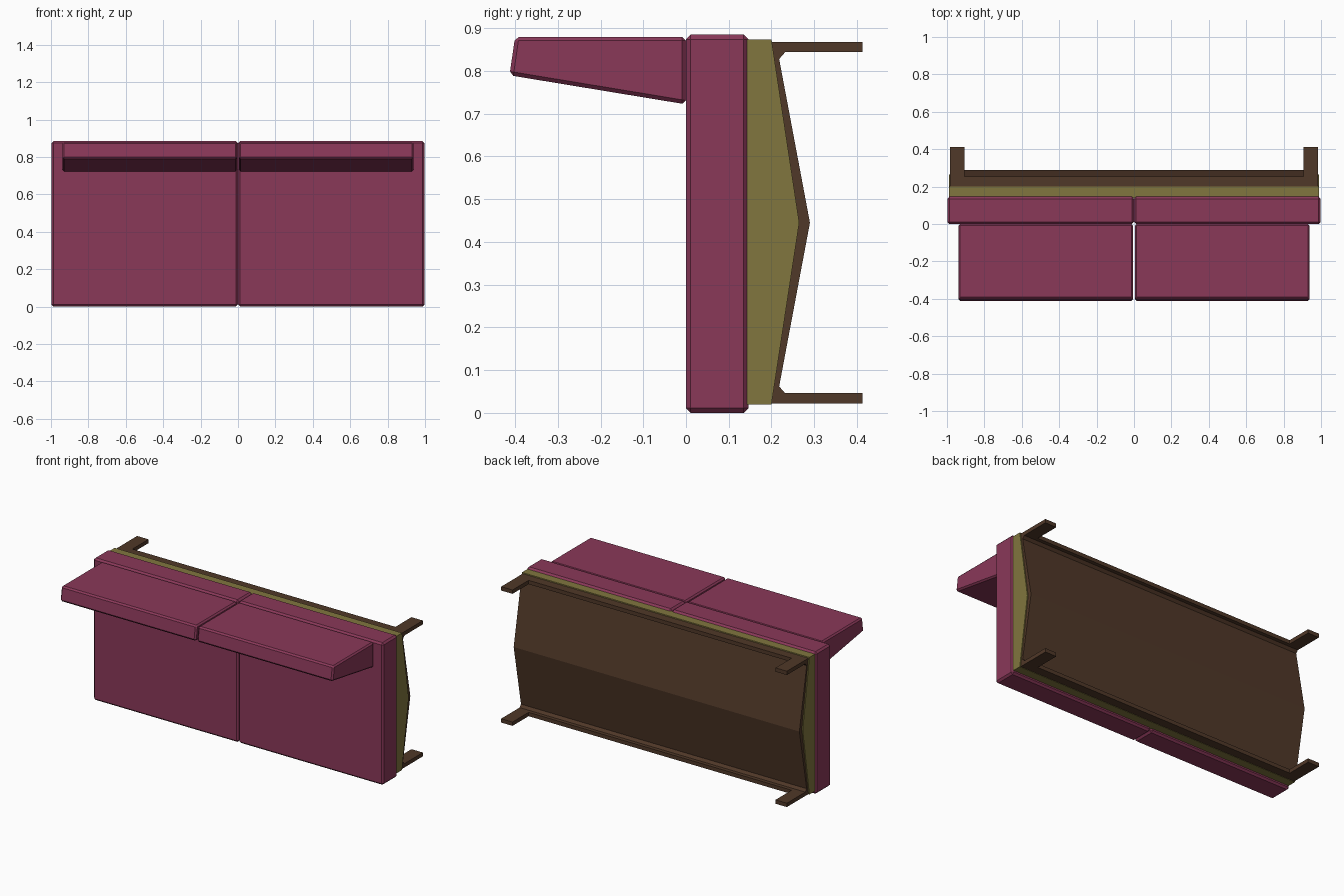
import bpy, bmesh

if "Cube" in bpy.data.objects:
    bpy.data.objects.remove(bpy.data.objects["Cube"])


def lin(c):
    c /= 255
    return c / 12.92 if c <= 0.04045 else ((c + 0.055) / 1.055) ** 2.4


def material(name, r, g, b):
    m = bpy.data.materials.new(name)
    m.diffuse_color = (lin(r), lin(g), lin(b), 1)
    m.use_nodes = True
    m.node_tree.nodes["Principled BSDF"].inputs["Base Color"].default_value = m.diffuse_color
    return m


plum = material("plum fabric", 138, 56, 89)
olive = material("olive fabric", 129, 118, 62)
brown = material("dark brown wood", 80, 56, 40)


def extrude(name, profile, x0, x1, mat, bevel=0):
    """Extrude a closed (y, z) profile along x, with optional chamfered edges."""
    bm = bmesh.new()
    face = bm.faces.new([bm.verts.new((x0, y, z)) for y, z in profile])
    res = bmesh.ops.extrude_face_region(bm, geom=[face])
    for v in res["geom"]:
        if isinstance(v, bmesh.types.BMVert):
            v.co.x = x1
    bmesh.ops.recalc_face_normals(bm, faces=bm.faces)
    if bevel:
        bmesh.ops.bevel(bm, geom=bm.edges[:], offset=bevel, segments=1,
                        profile=0.5, affect='EDGES')
    mesh = bpy.data.meshes.new(name)
    bm.to_mesh(mesh)
    bm.free()
    mesh.materials.append(mat)
    ob = bpy.data.objects.new(name, mesh)
    bpy.context.collection.objects.link(ob)
    return ob


def rect(y0, y1, z0, z1):
    return [(y0, z0), (y1, z0), (y1, z1), (y0, z1)]


MID = 0.445

# Cushions: thick seat slabs and tapered back pads, one pair per side
seat = rect(0.0, 0.146, 0.0, 0.885)
back = [(0.0, 0.722), (-0.413, 0.790), (-0.400, 0.880), (0.0, 0.880)]
for side, s in (("left", -1), ("right", 1)):
    a, b = sorted((s * 0.001, s * 0.998))
    extrude(side + "_seat_cushion", seat, a, b, plum, 0.011)
    a, b = sorted((s * 0.005, s * 0.938))
    extrude(side + "_back_cushion", back, a, b, plum, 0.009)

# Upholstered base with a shallow peaked underside
extrude("base_padding",
        [(0.14, 0.02), (0.20, 0.02), (0.265, MID), (0.20, 0.874), (0.14, 0.874)],
        -0.99, 0.99, olive)

# Bent frame sheet with a rail along both long edges
half = [(0.290, MID), (0.218, 0.828), (0.232, 0.844), (0.255, 0.844),
        (0.255, 0.868), (0.199, 0.868), (0.262, MID)]
lower = [(y, 2 * MID - z) for y, z in reversed(half[1:-1])]
extrude("frame_sheet", half + lower, -0.984, 0.984, brown)

# Four flat legs
for side, s in (("left", -1), ("right", 1)):
    for level, z0 in (("upper", 0.844), ("lower", 0.022)):
        a, b = sorted((s * 0.906, s * 0.984))
        extrude(f"{side}_{level}_leg", rect(0.22, 0.413, z0, z0 + 0.024),
                a, b, brown)
